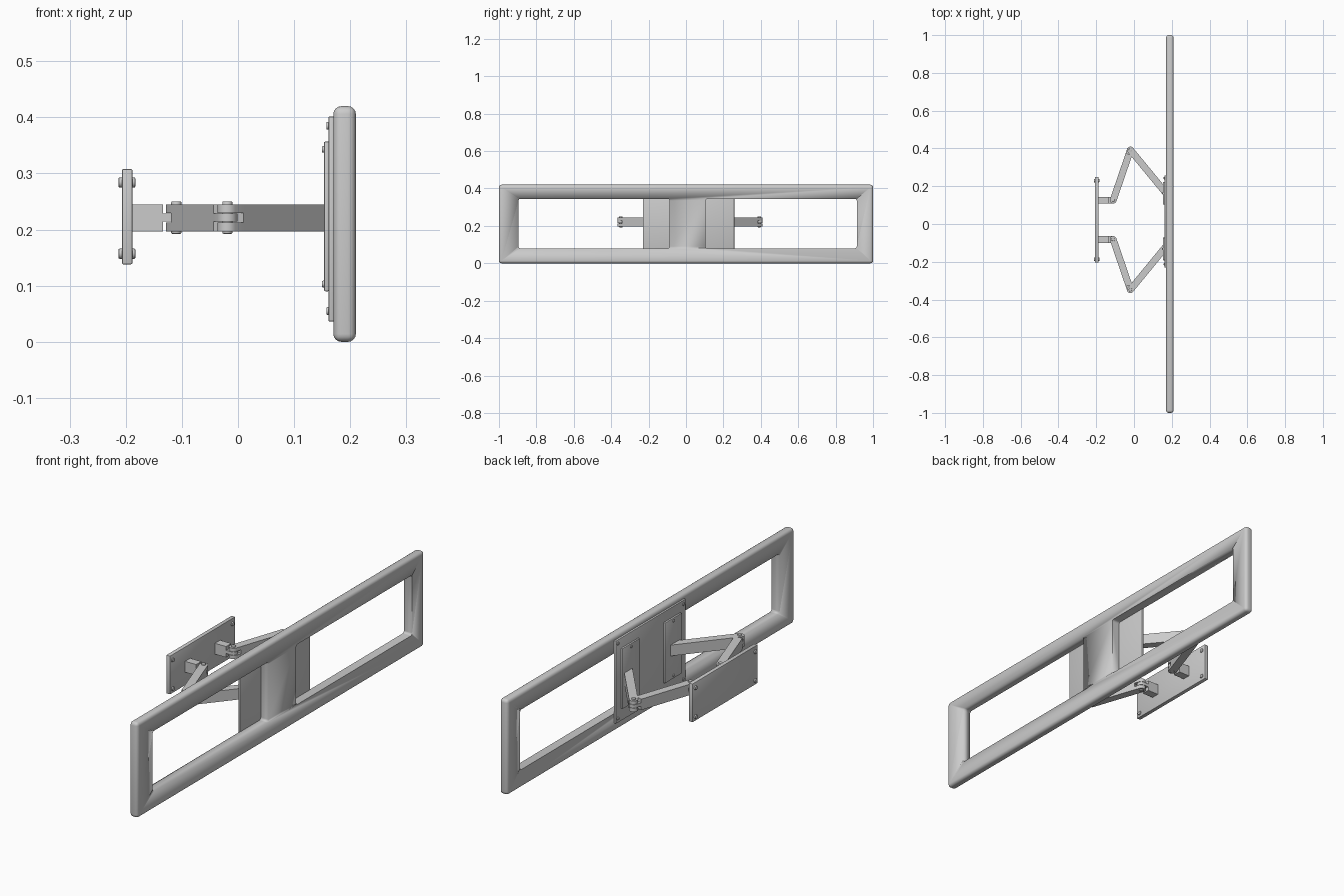
import bpy, bmesh, math
from mathutils import Vector, Matrix

if "Cube" in bpy.data.objects:
    bpy.data.objects.remove(bpy.data.objects["Cube"])

C = 0.022           # y of the bracket's mirror plane
Z0, Z1 = 0.197, 0.245   # bottom and top of the arms
W = 0.018           # half width of an arm


def finish(name, bm, angle=35):
    bmesh.ops.recalc_face_normals(bm, faces=bm.faces)
    me = bpy.data.meshes.new(name)
    bm.to_mesh(me)
    bm.free()
    ob = bpy.data.objects.new(name, me)
    bpy.context.collection.objects.link(ob)
    bpy.ops.object.select_all(action='DESELECT')
    bpy.context.view_layer.objects.active = ob
    ob.select_set(True)
    bpy.ops.object.shade_smooth_by_angle(angle=math.radians(angle))
    return ob


def box(name, x, y, z, r=0.003, seg=2, only_x=False):
    """Bevelled box from (min, max) ranges; only_x rounds just the edges along x."""
    bm = bmesh.new()
    bmesh.ops.create_cube(bm, size=1)
    for v in bm.verts:
        v.co = Vector([a + (b - a) * (c + 0.5) for (a, b), c in zip((x, y, z), v.co)])
    edges = [e for e in bm.edges
             if not only_x or abs(e.verts[0].co.x - e.verts[1].co.x) > 1e-5]
    bmesh.ops.bevel(bm, geom=edges, offset=r, segments=seg, profile=0.5, affect='EDGES')
    return finish(name, bm)


def pin(name, loc, length, r, axis):
    """Small cylinder with softened rims, centred on loc."""
    bm = bmesh.new()
    bmesh.ops.create_cone(bm, cap_ends=True, segments=20, radius1=r, radius2=r, depth=length)
    rims = [e for e in bm.edges if abs(e.verts[0].co.z - e.verts[1].co.z) < 1e-6]
    bmesh.ops.bevel(bm, geom=rims, offset=0.002, segments=2, profile=0.5, affect='EDGES')
    rot = Matrix.Rotation(math.pi / 2, 4, 'Y') if axis == 'x' else Matrix()
    bm.transform(Matrix.Translation(loc) @ rot)
    return finish(name, bm)


def prism(bm, pts, z0, z1):
    f = bm.faces.new([bm.verts.new((p.x, p.y, z0)) for p in pts])
    ext = bmesh.ops.extrude_face_region(bm, geom=[f])['geom']
    for v in ext:
        if isinstance(v, bmesh.types.BMVert):
            v.co.z = z1


FORK = ((Z0, 0.213), (0.230, Z1))
TONGUE = ((0.2145, 0.2285),)


def arm(name, p, q, start, end, wall=None):
    """Bar from p to q with rounded hinge lugs; wall cuts the far end flat at that x."""
    d = (q - p).normalized()
    n = Vector((-d.y, d.x))
    gap = 0.024
    a = p + d * gap if start else p
    b = q - d * gap if end else q
    corners = [a + n * W, a - n * W, b - n * W, b + n * W]
    if wall is not None:
        for i in (2, 3):
            corners[i] = corners[i] + d * ((wall - corners[i].x) / d.x)
    bm = bmesh.new()
    prism(bm, corners, Z0, Z1)
    for pivot, out, base, lugs in ((p, -d, a, start), (q, d, b, end)):
        m = Vector((-out.y, out.x))
        arc = [pivot + m * W * math.cos(t) + out * W * math.sin(t)
               for t in (math.pi * k / 10 for k in range(11))]
        for z0, z1 in lugs:
            prism(bm, arc + [base - m * W, base + m * W], z0, z1)
    return finish(name, bm)


# Long panel frame with two window openings
frame = box("panel_frame", (0.17, 0.21), (-1, 1), (0, 0.42), 0.014, 4)
for y in ((-0.895, -0.087), (0.105, 0.913)):
    cut = box("window_cutter", (0.1, 0.3), y, (0.08, 0.345), 0.01, 4, True)
    cut.hide_render = True
    mod = frame.modifiers.new("window", 'BOOLEAN')
    mod.object, mod.operation, mod.solver = cut, 'DIFFERENCE', 'EXACT'
    bpy.context.view_layer.objects.active = frame
    bpy.ops.object.modifier_apply(modifier=mod.name)
    bpy.data.objects.remove(cut)

# Backing plate and wall plate
box("backing_plate", (0.161, 0.172), (-0.23, 0.258), (0.036, 0.402))
box("wall_plate", (-0.207, -0.188), (-0.205, 0.25), (0.138, 0.308))

for s, side in ((1, "left"), (-1, "right")):
    Y = lambda d: C + s * d
    # Mounting pad
    yc = 0.015 + s * 0.147
    box(side + "_pad", (0.153, 0.163), (yc - 0.06, yc + 0.06), (0.09, 0.357))
    for z in (0.103, 0.343):
        pin(side + "_pad_screw", (0.154, yc, z), 0.009, 0.006, 'x')
    for z in (0.055, 0.385):
        pin(side + "_plate_screw", (0.162, 0.015 + s * 0.228, z), 0.009, 0.007, 'x')
    # Wall bolts through the wall plate
    for z in (0.157, 0.284):
        pin(side + "_wall_bolt", (-0.198, Y(0.208), z), 0.03, 0.009, 'x')
    # Folding arm: stub, inner arm, outer arm
    root = Vector((-0.19, Y(0.104)))
    hinge = Vector((-0.110, Y(0.104)))
    elbow = Vector((-0.019, Y(0.37)))
    tip = Vector((0.158, Y(0.155)))
    arm(side + "_stub", root, hinge, (), TONGUE)
    arm(side + "_inner_arm", hinge, elbow, FORK, TONGUE)
    arm(side + "_outer_arm", elbow, tip, FORK, (), 0.158)
    # Hinge pins
    for p in (hinge, elbow):
        pin(side + "_hinge_pin", (p.x, p.y, 0.2215), 0.058, 0.009, 'z')
